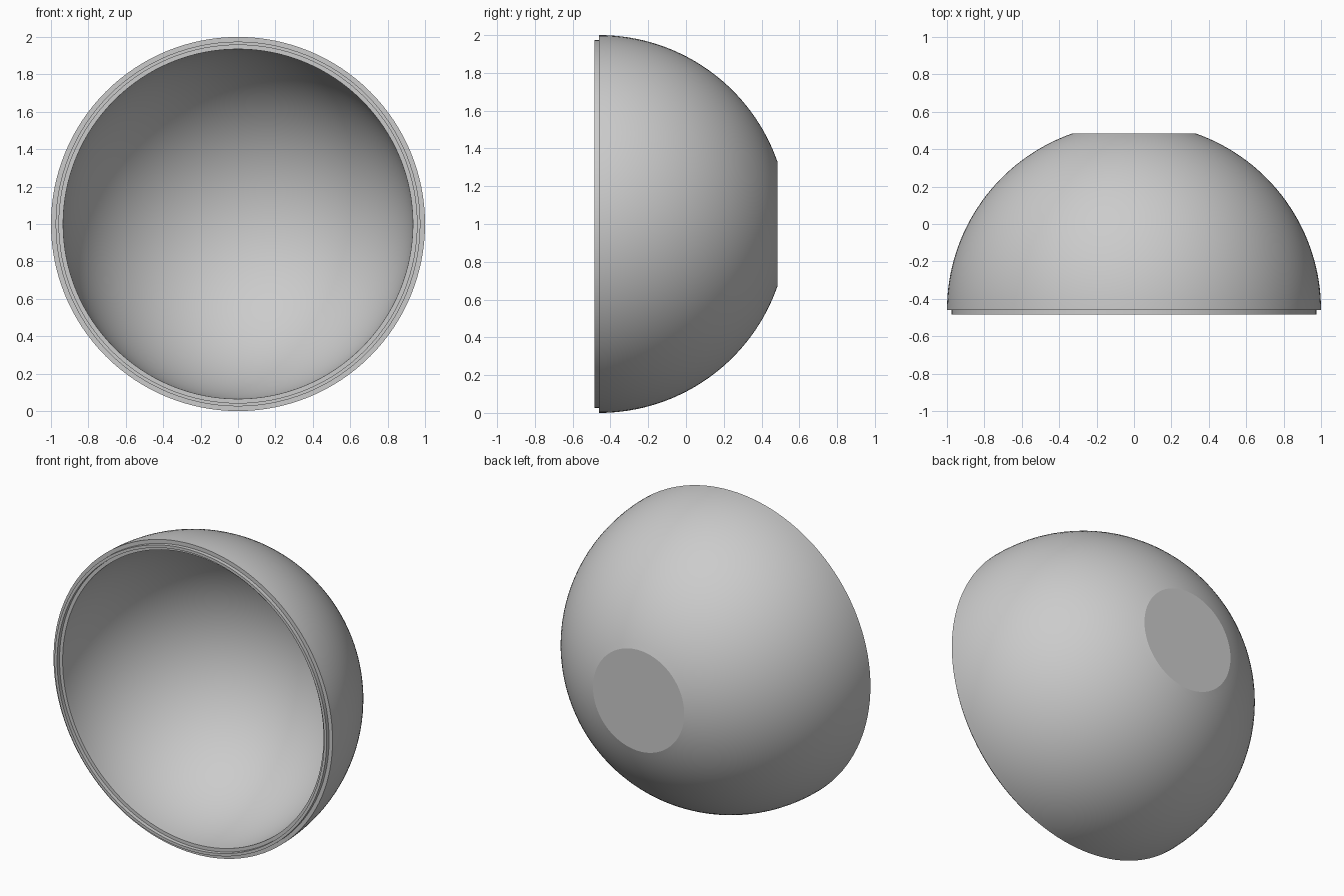
import bpy, bmesh, math
from mathutils import Vector, Matrix

if "Cube" in bpy.data.objects:
    bpy.data.objects.remove(bpy.data.objects["Cube"])

SEGS = 128
CY = -0.46           # sphere centre along y
R_OUT, R_IN = 1.0, 0.935
BACK, FRONT = 0.485, -0.485


def arc(radius, a0, a1, n):
    """Points (radius from axis, y) on a circle, angle measured from the rim plane."""
    return [(radius * math.cos(a0 + (a1 - a0) * i / n),
             CY + radius * math.sin(a0 + (a1 - a0) * i / n)) for i in range(n + 1)]


# Closed half-section: flat back, outer dome, stepped lip, inner dome
flat_angle = math.asin((BACK - CY) / R_OUT)
profile = [(0.0, BACK)]
profile += arc(R_OUT, flat_angle, 0.0, 32)
profile += [(0.975, CY), (0.975, FRONT), (0.957, FRONT), (0.957, CY)]
profile += arc(R_IN, 0.0, math.pi / 2, 40)

# Revolve the section around the y axis
bm = bmesh.new()
verts = [bm.verts.new((r, y, 1.0)) for r, y in profile]
edges = [bm.edges.new(pair) for pair in zip(verts, verts[1:])]
bmesh.ops.spin(bm, geom=verts + edges, cent=(0, 0, 1), axis=(0, 1, 0),
               angle=2 * math.pi, steps=SEGS, use_merge=True)
bmesh.ops.remove_doubles(bm, verts=bm.verts, dist=0.0005)
bmesh.ops.recalc_face_normals(bm, faces=bm.faces)

mesh = bpy.data.meshes.new("half_shell")
bm.to_mesh(mesh)
bm.free()
shell = bpy.data.objects.new("half_shell", mesh)
bpy.context.collection.objects.link(shell)

# Smooth domes, crisp lip and back edge
bpy.context.view_layer.objects.active = shell
shell.select_set(True)
bpy.ops.object.shade_smooth_by_angle(angle=math.radians(15))
